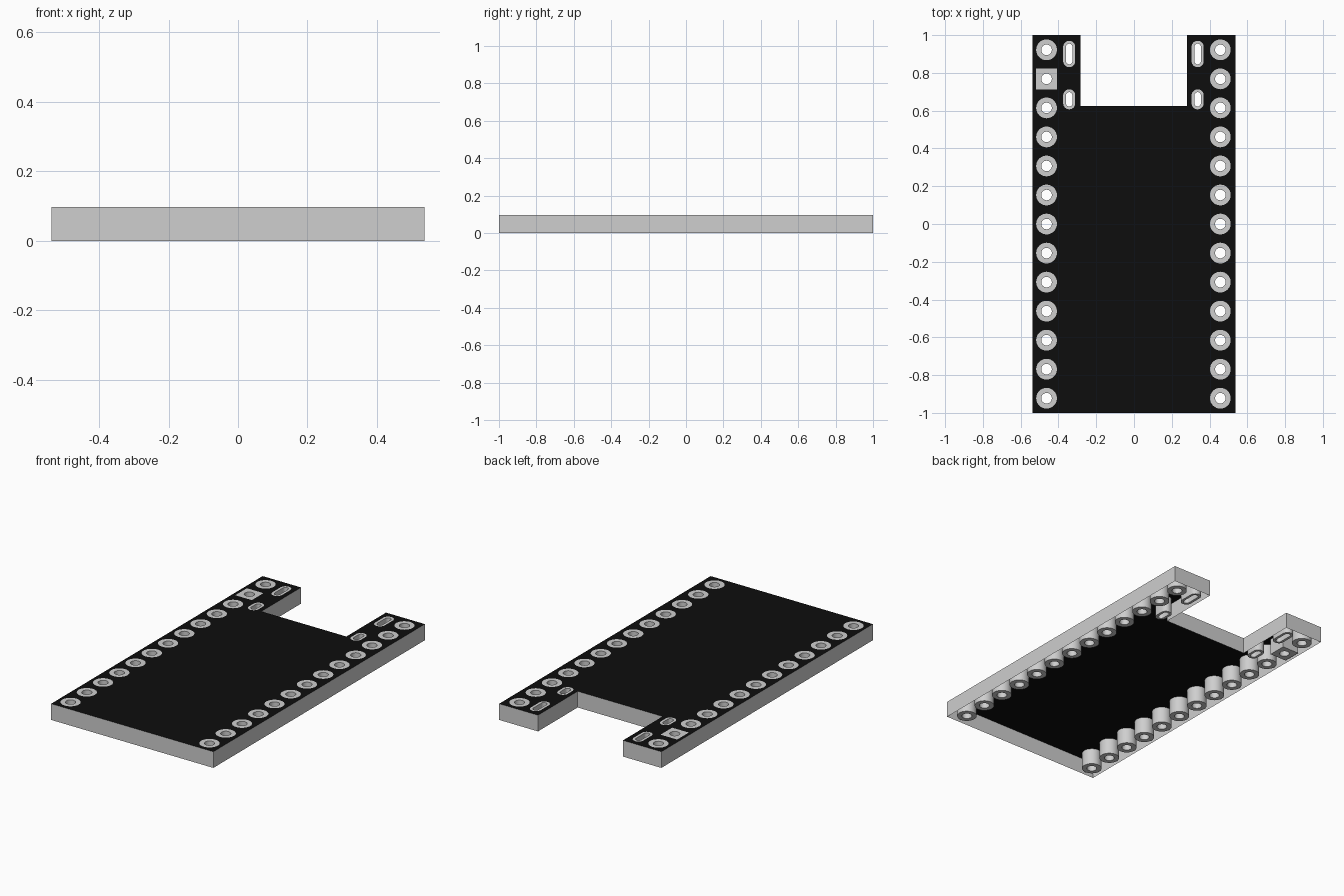
import bpy, bmesh, math

cube = bpy.data.objects.get("Cube")
if cube:
    bpy.data.objects.remove(cube, do_unlink=True)

H = 0.097          # board height
SEG = 32           # points around each pad


def make_material(name, rgb):
    mat = bpy.data.materials.new(name)
    mat.use_nodes = True
    col = (*rgb, 1.0)
    mat.diffuse_color = col
    mat.node_tree.nodes["Principled BSDF"].inputs["Base Color"].default_value = col
    return mat


black = make_material("matte black", (0.004, 0.004, 0.004))
grey = make_material("light grey", (0.62, 0.62, 0.62))


def add_object(name, bm, mats):
    mesh = bpy.data.meshes.new(name)
    bm.to_mesh(mesh)
    bm.free()
    obj = bpy.data.objects.new(name, mesh)
    bpy.context.collection.objects.link(obj)
    for m in mats:
        mesh.materials.append(m)
    return obj


# Counter-clockwise outlines: round, square or stretched into a slot
def outline(cx, cy, r, stretch=0.0, square=False):
    pts = []
    for i in range(SEG):
        a = 2 * math.pi * (i + (0.5 if stretch else 0)) / SEG
        c, s = math.cos(a), math.sin(a)
        k = r / max(abs(c), abs(s)) if square else r
        pts.append((cx + k * c, cy + k * s + math.copysign(stretch, s)))
    return pts


# Pads: (name, outer outline, hole outline)
pads = []
for side, x in (("right", -0.463), ("left", 0.457)):
    for i in range(13):
        y = 0.922 - i * 0.1537
        square = side == "right" and i == 1
        pads.append((f"pin_pad_{side}_{i + 1:02d}",
                     outline(x, y, 0.055, square=square), outline(x, y, 0.028)))
for side, x in (("right", -0.343), ("left", 0.337)):
    for end, y, half in (("back", 0.90, 0.070), ("front", 0.66, 0.053)):
        st = half - 0.032
        pads.append((f"slot_pad_{side}_{end}",
                     outline(x, y, 0.032, st), outline(x, y, 0.017, st)))


# Sleeve: ring on top and bottom, outer wall and hole wall
def sleeve(name, outer, inner):
    bm = bmesh.new()
    rings = [[bm.verts.new((x, y, z)) for x, y in loop]
             for loop, z in ((outer, 0), (outer, H), (inner, H), (inner, 0))]
    for a, b in zip(rings, rings[1:] + rings[:1]):
        for i in range(SEG):
            j = (i + 1) % SEG
            bm.faces.new((a[i], a[j], b[j], b[i]))
    obj = add_object(name, bm, [grey])
    bpy.ops.object.select_all(action='DESELECT')
    obj.select_set(True)
    bpy.context.view_layer.objects.active = obj
    bpy.ops.object.shade_smooth_by_angle(angle=math.radians(35))


for pad in pads:
    sleeve(*pad)

# Board top: notched sheet with an opening for every pad
edge = [(-0.537, -1), (0.537, -1), (0.537, 1), (0.28, 1),
        (0.28, 0.625), (-0.283, 0.625), (-0.283, 1), (-0.537, 1)]
bm = bmesh.new()
for loop in [edge] + [p[1] for p in pads]:
    vs = [bm.verts.new((x, y, H)) for x, y in loop]
    for a, b in zip(vs, vs[1:] + vs[:1]):
        bm.edges.new((a, b))
bmesh.ops.triangle_fill(bm, edges=bm.edges[:], use_beauty=True, normal=(0, 0, 1))
for f in bm.faces:
    f.normal_update()
    if f.normal.z < 0:
        f.normal_flip()
add_object("board_top", bm, [black])

# Board sides: thin wall around the outline, open below
bm = bmesh.new()
low = [bm.verts.new((x, y, 0)) for x, y in edge]
high = [bm.verts.new((x, y, H)) for x, y in edge]
for i in range(len(edge)):
    j = (i + 1) % len(edge)
    bm.faces.new((low[i], low[j], high[j], high[i]))
add_object("board_sides", bm, [grey])
